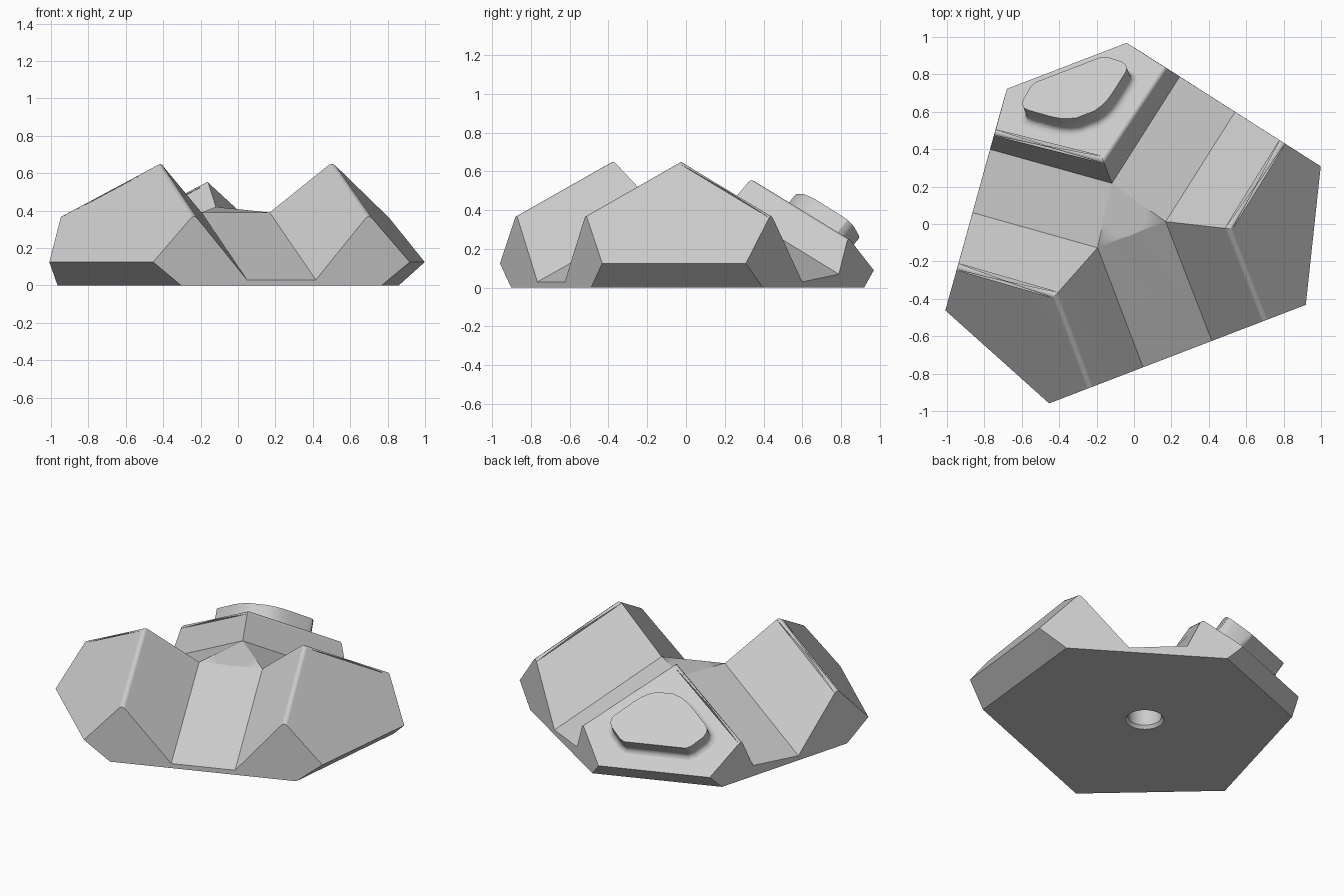
import bpy, bmesh, math
from mathutils import Matrix, Vector

cube = bpy.data.objects.get("Cube")
if cube:
    bpy.data.objects.remove(cube, do_unlink=True)

PLACE = Matrix.Translation((-0.05, 0.04, 0)) @ Matrix.Rotation(math.radians(21), 4, 'Z')

grey = bpy.data.materials.new("light grey")
grey.use_nodes = True
grey.diffuse_color = (0.6, 0.6, 0.6, 1)
grey.node_tree.nodes["Principled BSDF"].inputs["Base Color"].default_value = (0.6, 0.6, 0.6, 1)


def make_object(name, bm):
    bmesh.ops.recalc_face_normals(bm, faces=bm.faces)
    bm.transform(PLACE)
    mesh = bpy.data.meshes.new(name)
    bm.to_mesh(mesh)
    bm.free()
    mesh.materials.append(grey)
    ob = bpy.data.objects.new(name, mesh)
    bpy.context.collection.objects.link(ob)
    return ob


def select_only(ob):
    bpy.ops.object.select_all(action='DESELECT')
    ob.select_set(True)
    bpy.context.view_layer.objects.active = ob


# Corner points of the body, one half; the other half is mirrored in x
points = {
    "end_low": (0.40, 0.787, 0), "end": (0.343, 0.863, 0.09),
    "small_rim": (0.49, 0.664, 0.26), "small_foot": (0.543, 0.593, 0.07),
    "side_foot": (0.752, 0.311, 0.03), "side_rim": (0.93, 0.07, 0.38),
    "side": (1.075, -0.125, 0.125), "side_low": (0.977, 0.007, 0),
    "front": (0.735, -0.788, 0.125), "front_low": (0.574, -0.788, 0),
    "front_rim": (0.5, -0.788, 0.38), "front_foot": (0.197, -0.788, 0.03),
    "peak": (0.495, -0.26, 0.66), "hub": (0.195, -0.104, 0.39),
}
centre = {"small_peak": (0, 0.32, 0.565), "hub_back": (0, 0.19, 0.42)}

bm = bmesh.new()
right = {k: bm.verts.new(p) for k, p in points.items()}
left = {k: bm.verts.new((-x, y, z)) for k, (x, y, z) in points.items()}
for k, p in centre.items():
    right[k] = left[k] = bm.verts.new(p)

# Faces on each half
half_faces = [
    "side_low side front front_low",
    "peak side_rim side front front_rim",
    "end_low end small_rim small_foot side_foot side_rim side side_low",
    "peak side_rim side_foot hub",
    "peak front_rim front_foot hub",
    "hub side_foot small_foot hub_back",
    "hub_back small_foot small_rim small_peak",
]
for names in half_faces:
    for side in (right, left):
        bm.faces.new([side[n] for n in names.split()])

# Faces crossing the middle
for names in ("front_low side_low end_low", "front_low front front_rim front_foot",
              "hub front_foot", "end end_low", "hub"):
    ns = names.split()
    loop = [right[n] for n in ns] + [left[n] for n in reversed(ns)]
    if names == "hub":
        loop.append(right["hub_back"])
    bm.faces.new(loop)
bm.faces.new([right["small_peak"], right["small_rim"], right["end"], left["end"], left["small_rim"]])

# Soften the lobe ridges
ridges = []
for side in (right, left):
    for a, b in (("peak", "side_rim"), ("peak", "front_rim"), ("small_peak", "small_rim")):
        ridges.append(bm.edges.get((side[a], side[b])))
bmesh.ops.bevel(bm, geom=ridges, offset=0.025, segments=4, profile=0.5, affect='EDGES')
body = make_object("three_lobed_body", bm)

# Central through hole with flared ends
bm = bmesh.new()
rings = []
for r, z in ((0.115, -0.1), (0.115, 0), (0.1, 0.02), (0.1, 0.37), (0.115, 0.4), (0.115, 0.7)):
    rings.append([bm.verts.new((r * math.cos(a), r * math.sin(a), z))
                  for a in (i * math.tau / 48 for i in range(48))])
for lo, hi in zip(rings, rings[1:]):
    for i in range(48):
        j = (i + 1) % 48
        bm.faces.new((lo[i], lo[j], hi[j], hi[i]))
bm.faces.new(rings[0])
bm.faces.new(rings[-1])
cutter = make_object("hole_cutter", bm)
cutter.hide_render = True
mod = body.modifiers.new("hole", 'BOOLEAN')
mod.operation = 'DIFFERENCE'
mod.solver = 'EXACT'
mod.object = cutter
select_only(body)
bpy.ops.object.modifier_apply(modifier=mod.name)
bpy.data.objects.remove(cutter, do_unlink=True)

# Raised rounded pad on the small lobe, drawn in the plane of its slope
half = [(0.05, 0.252), (0.1, 0.27), (0.14, 0.295), (0.18, 0.33), (0.28, 0.43),
        (0.296, 0.455), (0.296, 0.48), (0.285, 0.508), (0.22, 0.578), (0.19, 0.595)]
outline = [Vector(p) for p in half] + [Vector((-x, v)) for x, v in reversed(half)]
slope = Vector((0, 0.748, -0.663))
normal = Vector((0, 0.663, 0.748))
origin = Vector(centre["small_peak"])


def grown(i, d):
    """Outline point i moved outward by d."""
    n = len(outline)
    t = (outline[(i + 1) % n] - outline[i - 1]).normalized()
    return outline[i] + d * Vector((t.y, -t.x))


bm = bmesh.new()
rings = []
for d, h in ((0.035, -0.02), (0.035, 0.0), (0.018, 0.006), (0.006, 0.018), (0, 0.035), (0, 0.115)):
    ring = []
    for i in range(len(outline)):
        p = grown(i, d)
        ring.append(bm.verts.new(origin + Vector((p.x, 0, 0)) + slope * p.y + normal * h))
    rings.append(ring)
for lo, hi in zip(rings, rings[1:]):
    for i in range(len(lo)):
        j = (i + 1) % len(lo)
        bm.faces.new((lo[i], lo[j], hi[j], hi[i]))
bm.faces.new(rings[0])
bm.faces.new(rings[-1])
pad = make_object("raised_pad", bm)

# Smooth the curved surfaces, keep the flats flat
for ob in (body, pad):
    select_only(ob)
    bpy.ops.object.shade_smooth_by_angle(angle=math.radians(28))
    ob.modifiers.new("flat_normals", 'WEIGHTED_NORMAL').keep_sharp = True
